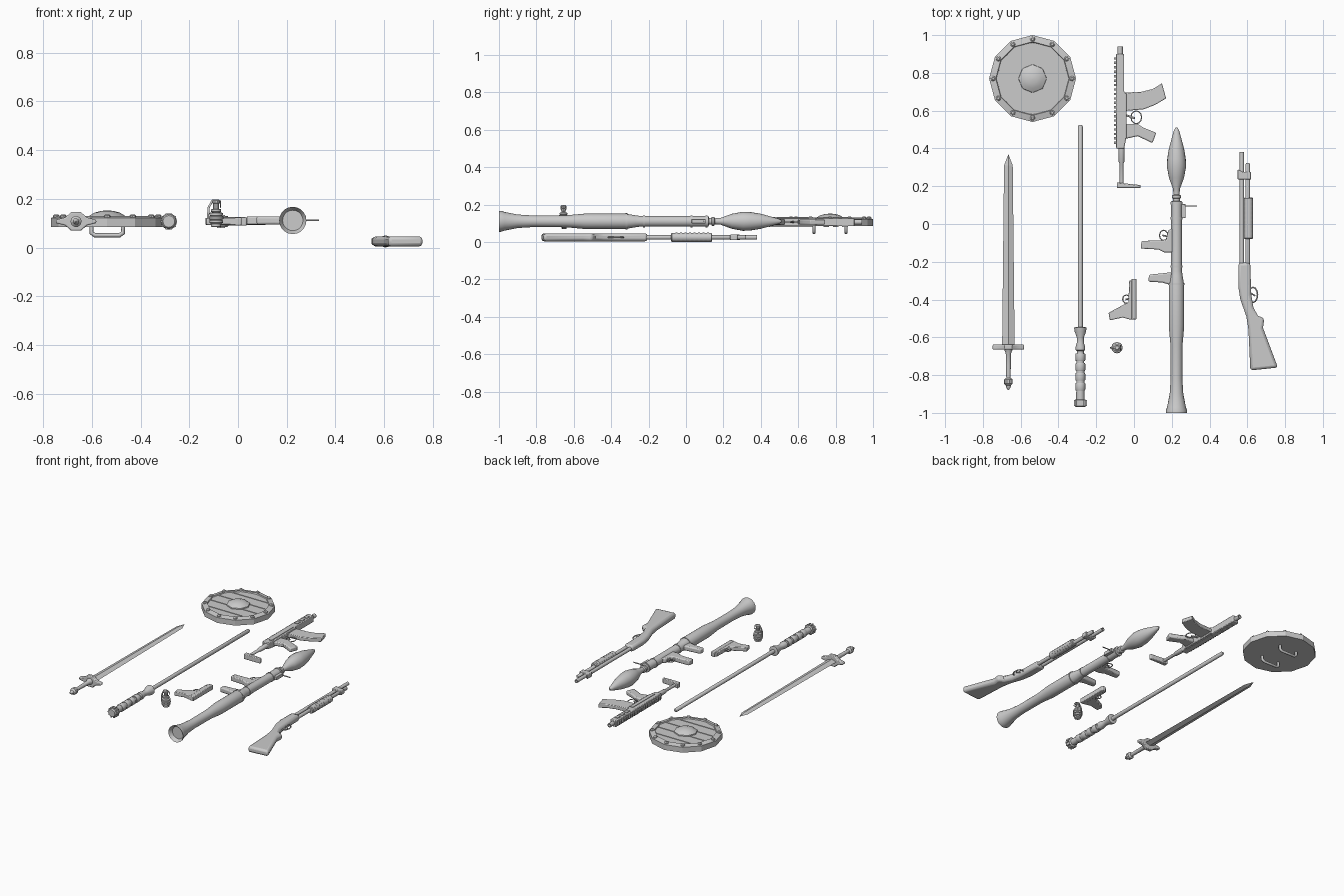
import bpy, bmesh, math
from mathutils import Matrix, Vector

if "Cube" in bpy.data.objects:
    bpy.data.objects.remove(bpy.data.objects["Cube"])

grey = bpy.data.materials.new("plain grey")
grey.use_nodes = True
grey.diffuse_color = (0.6, 0.6, 0.6, 1)
grey.node_tree.nodes["Principled BSDF"].inputs["Base Color"].default_value = (0.6, 0.6, 0.6, 1)
Z = 0.107      # height of most items
LOW = 0.025    # height of the shotgun


def finish(name, bm, bevel=0, angle=35):
    bmesh.ops.recalc_face_normals(bm, faces=bm.faces)
    mesh = bpy.data.meshes.new(name)
    bm.to_mesh(mesh)
    bm.free()
    mesh.materials.append(grey)
    obj = bpy.data.objects.new(name, mesh)
    bpy.context.collection.objects.link(obj)
    if bevel:
        mod = obj.modifiers.new("soft edges", "BEVEL")
        mod.width, mod.segments, mod.angle_limit = bevel, 2, math.radians(50)
    bpy.ops.object.select_all(action="DESELECT")
    obj.select_set(True)
    bpy.context.view_layer.objects.active = obj
    bpy.ops.object.shade_smooth_by_angle(angle=math.radians(angle))
    return obj


def lathe(name, profile, x, z=Z, y=0, segs=16, axis="Y", turn=0, angle=35):
    """Turn (radius, distance) points around an axis, with closed ends."""
    bm = bmesh.new()
    rings = []
    for r, d in profile:
        ring = []
        for i in range(segs):
            a = math.tau * i / segs + turn
            u, v = r * math.cos(a), r * math.sin(a)
            ring.append(bm.verts.new((x + u, y + d, z + v) if axis == "Y" else (x + u, y + v, z + d)))
        rings.append(ring)
    for a, b in zip(rings, rings[1:]):
        for i in range(segs):
            j = (i + 1) % segs
            bm.faces.new((a[i], a[j], b[j], b[i]))
    bm.faces.new(rings[0])
    bm.faces.new(rings[-1])
    return finish(name, bm, angle=angle)


def plate(name, outline, thick, z=Z, bevel=0.004):
    """Flat outline in plan, extruded evenly about height z."""
    bm = bmesh.new()
    face = bm.faces.new([bm.verts.new((x, y, z - thick / 2)) for x, y in outline])
    out = bmesh.ops.extrude_face_region(bm, geom=[face])
    bmesh.ops.translate(bm, vec=(0, 0, thick), verts=[v for v in out["geom"] if isinstance(v, bmesh.types.BMVert)])
    return finish(name, bm, bevel)


def box(name, centre, size, bevel=0.0):
    bm = bmesh.new()
    bmesh.ops.create_cube(bm, size=1, matrix=Matrix.Translation(centre) @ Matrix.Diagonal((*size, 1)))
    return finish(name, bm, bevel)


def wire(name, points, radius, cyclic=False):
    """Round bar along a path."""
    curve = bpy.data.curves.new(name, "CURVE")
    curve.dimensions = "3D"
    curve.bevel_depth, curve.bevel_resolution, curve.use_fill_caps = radius, 1, True
    line = curve.splines.new("POLY")
    line.points.add(len(points) - 1)
    for p, co in zip(line.points, points):
        p.co = (*co, 1)
    line.use_cyclic_u = cyclic
    curve.materials.append(grey)
    obj = bpy.data.objects.new(name, curve)
    bpy.context.collection.objects.link(obj)


def loop(name, x, y, rx, ry, z=Z, radius=0.003):
    wire(name, [(x + rx * math.cos(math.tau * i / 12), y + ry * math.sin(math.tau * i / 12), z)
                for i in range(12)], radius, True)


# Round shield: rim, planks, boss, rivets and two hand grips
sx, sy = -0.537, 0.77
lathe("shield_rim", [(0.19, 0.085), (0.23, 0.085), (0.23, 0.122), (0.195, 0.13), (0.19, 0.118)],
      sx, 0, sy, 12, "Z", angle=20)
edges = [-0.19, -0.125, -0.042, 0.042, 0.125, 0.19]
for n, (lo, hi) in enumerate(zip(edges, edges[1:])):
    lo, hi = lo + 0.003, hi - 0.003
    ys = [lo + (hi - lo) * k / 4 for k in range(5)]
    half = [math.sqrt(0.194 ** 2 - y * y) for y in ys]
    plate(f"shield_plank_{n}", [(sx + h, sy + y) for h, y in zip(half, ys)]
          + [(sx - h, sy + y) for h, y in reversed(list(zip(half, ys)))], 0.03, 0.108, 0)
lathe("shield_boss", [(0.076, 0.12), (0.074, 0.13), (0.052, 0.143), (0.027, 0.15), (0.004, 0.152)],
      sx, 0, sy, 8, "Z", angle=40)
for i in range(12):
    a = math.tau * i / 12
    lathe(f"shield_rivet_{i}", [(0.014, 0.12), (0.013, 0.131), (0.007, 0.136)],
          sx + 0.209 * math.cos(a), 0, sy + 0.209 * math.sin(a), 8, "Z")
for side in (-1, 1):
    gy = sy + side * 0.086
    wire("shield_grip", [(sx - 0.065, gy, 0.09), (sx - 0.065, gy, 0.06), (sx - 0.05, gy, 0.05),
                         (sx + 0.05, gy, 0.05), (sx + 0.065, gy, 0.06), (sx + 0.065, gy, 0.09)], 0.009)

# Sword: ridged blade, diamond guard, grip and pommel
wx = -0.665
bm = bmesh.new()
ends = [[bm.verts.new((wx + u * w, y, Z + v * t)) for u, v in ((1, 0), (0, 1), (-1, 0), (0, -1))]
        for y, w, t in ((-0.64, 0.033, 0.012), (0.31, 0.023, 0.009))]
tip = bm.verts.new((wx, 0.37, Z))
for i in range(4):
    j = (i + 1) % 4
    bm.faces.new((ends[0][i], ends[0][j], ends[1][j], ends[1][i]))
    bm.faces.new((ends[1][i], ends[1][j], tip))
bm.faces.new(ends[0])
finish("sword_blade", bm, angle=5)
bm = bmesh.new()
guard = [(0.083, 0.007), (0.045, 0.016), (0.02, 0.038), (-0.02, 0.038), (-0.045, 0.016), (-0.083, 0.007)]
guard += [(u, -v) for u, v in reversed(guard)]
front = bm.faces.new([bm.verts.new((wx + u, -0.665, Z + v)) for u, v in guard])
out = bmesh.ops.extrude_face_region(bm, geom=[front])
bmesh.ops.translate(bm, vec=(0, 0.027, 0), verts=[v for v in out["geom"] if isinstance(v, bmesh.types.BMVert)])
finish("sword_guard", bm, 0.005)
lathe("sword_grip", [(0.022, -0.665), (0.014, -0.685), (0.013, -0.75), (0.011, -0.82)], wx, segs=12)
lathe("sword_pommel", [(0.012, -0.815), (0.023, -0.823), (0.023, -0.845), (0.013, -0.855), (0.012, -0.865),
                       (0.002, -0.88)], wx, segs=10)

# Energy sword: round blade and turned hilt
ex = -0.284
lathe("energy_blade", [(0.013, -0.56), (0.013, 0.515), (0.008, 0.525)], ex, segs=12)
lathe("energy_hilt", [(0.02, -0.545), (0.033, -0.548), (0.03, -0.57), (0.019, -0.6), (0.019, -0.63), (0.025, -0.65),
                      (0.025, -0.668), (0.018, -0.672), (0.021, -0.78), (0.022, -0.93), (0.022, -0.96)], ex)
for n in range(4):
    y = -0.685 - n * 0.052
    lathe(f"hilt_ring_{n}", [(0.024, y), (0.026, y - 0.004), (0.026, y - 0.036), (0.024, y - 0.04)], ex)
lathe("hilt_cap", [(0.024, -0.928), (0.03, -0.932), (0.03, -0.963), (0.024, -0.97)], ex)
for i in range(10):
    a = math.tau * i / 10
    box(f"hilt_rib_{i}", (ex + 0.03 * math.cos(a), -0.948, Z + 0.03 * math.sin(a)), (0.009, 0.032, 0.009))

# Rocket launcher: turned tube, warhead, grips and sight
lx, lz = 0.225, 0.111
lathe("launcher_tube", [(0.042, -0.975), (0.056, -1.0), (0.056, -0.988), (0.05, -0.97), (0.036, -0.9), (0.031, -0.82),
                        (0.032, -0.64), (0.041, -0.54), (0.041, -0.325), (0.032, -0.27), (0.029, -0.25),
                        (0.029, 0.12), (0.02, 0.122)], lx, lz, segs=20)
lathe("warhead", [(0.018, 0.1), (0.018, 0.135), (0.024, 0.138), (0.024, 0.15), (0.016, 0.155), (0.018, 0.185),
                  (0.04, 0.245), (0.051, 0.305), (0.049, 0.345), (0.04, 0.4), (0.014, 0.495), (0.006, 0.51)],
      lx, lz, segs=20)
for y in (-0.318, -0.225, 0.03, 0.11):
    r = 0.043 if y < -0.3 else 0.032
    lathe("tube_band", [(r, y - 0.006), (r, y + 0.006)], lx, lz, segs=20)
plate("rear_grip", [(0.2, -0.255), (0.16, -0.26), (0.08, -0.268), (0.075, -0.305), (0.15, -0.31), (0.2, -0.325)],
      0.034, lz, 0.008)
plate("trigger_housing", [(0.21, -0.02), (0.18, -0.035), (0.17, -0.085), (0.04, -0.09), (0.035, -0.13),
                          (0.13, -0.135), (0.16, -0.15), (0.21, -0.15)], 0.034, lz, 0.006)
loop("launcher_trigger_guard", 0.157, -0.06, 0.022, 0.027, lz)
wire("launcher_trigger", [(0.175, -0.065, lz), (0.15, -0.06, lz)], 0.004)
box("sight_base", (0.262, 0.068, lz), (0.022, 0.075, 0.024), 0.003)
wire("sight_pin", [(0.26, 0.095, lz), (0.333, 0.095, lz)], 0.0035)

# Submachine gun: body, rail, magazine, grip and folding stock
gx = -0.073
plate("gun_body", [(-0.096, 0.9), (-0.052, 0.9), (-0.052, 0.7), (-0.04, 0.69), (-0.04, 0.46), (-0.052, 0.4),
                   (-0.094, 0.4)], 0.045)
lathe("gun_barrel", [(0.014, 0.88), (0.014, 0.94), (0.009, 0.94), (0.008, 0.92)], gx, segs=12)
for i in range(20):
    box(f"rail_tooth_{i}", (-0.1, 0.43 + i * 0.0235, Z), (0.014, 0.012, 0.024))
for side in (-1, 1):
    for y in (0.75, 0.8, 0.85):
        box("gun_vent", (gx, y, Z + side * 0.023), (0.026, 0.03, 0.007))
    box("gun_side_rail", (-0.062, 0.56, Z + side * 0.023), (0.018, 0.24, 0.006))
plate("gun_magazine", [(-0.055, 0.695), (0.04, 0.7), (0.1, 0.715), (0.148, 0.745), (0.17, 0.665), (0.11, 0.63),
                       (0.05, 0.607), (-0.055, 0.598)], 0.026)
plate("gun_grip", [(-0.05, 0.53), (0.018, 0.53), (0.05, 0.51), (0.118, 0.483), (0.098, 0.428), (0.02, 0.465),
                   (-0.05, 0.45)], 0.03, bevel=0.007)
loop("gun_trigger_guard", 0.012, 0.565, 0.028, 0.034)
wire("gun_trigger", [(-0.04, 0.575, Z), (0.005, 0.56, Z)], 0.005)
lathe("stock_rod", [(0.017, 0.41), (0.015, 0.33), (0.01, 0.32), (0.01, 0.2)], -0.066, segs=12)
plate("stock_butt", [(-0.09, 0.22), (-0.05, 0.215), (0.035, 0.206), (0.035, 0.19), (-0.09, 0.19)], 0.035)

# Shotgun: barrel, tube, pump, receiver and stock
lathe("shotgun_barrel", [(0.012, -0.22), (0.012, 0.38), (0.008, 0.38), (0.007, 0.36)], 0.571, LOW, segs=12)
lathe("shotgun_tube", [(0.012, -0.22), (0.012, 0.315), (0.008, 0.322)], 0.602, LOW, segs=12)
plate("barrel_clamp", [(0.549, 0.235), (0.549, 0.29), (0.575, 0.275), (0.62, 0.275), (0.62, 0.235)], 0.03, LOW)
lathe("shotgun_pump", [(0.02, -0.08), (0.024, -0.075), (0.024, 0.135), (0.02, 0.14)], 0.606, LOW, segs=12)
for i in range(8):
    y = -0.055 + i * 0.024
    lathe(f"pump_ridge_{i}", [(0.025, y), (0.025, y + 0.01)], 0.606, LOW, segs=12)
plate("shotgun_stock", [(0.553, -0.205), (0.616, -0.205), (0.62, -0.37), (0.632, -0.44), (0.655, -0.485),
                        (0.69, -0.5), (0.683, -0.55), (0.762, -0.76), (0.616, -0.775), (0.606, -0.56),
                        (0.595, -0.49), (0.563, -0.4), (0.552, -0.33)], 0.042, LOW, 0.014)
loop("shotgun_trigger_guard", 0.63, -0.375, 0.024, 0.04, LOW, 0.004)
wire("shotgun_trigger", [(0.615, -0.365, LOW), (0.642, -0.38, LOW)], 0.004)

# Pistol: slide, frame with grip, and trigger guard
plate("pistol_slide", [(-0.014, -0.29), (0.014, -0.29), (0.014, -0.505), (-0.014, -0.505)], 0.032)
plate("pistol_frame", [(0.0, -0.295), (-0.025, -0.3), (-0.03, -0.415), (-0.06, -0.43), (-0.135, -0.47),
                       (-0.128, -0.51), (-0.06, -0.495), (-0.025, -0.505), (0.0, -0.505)], 0.028)
loop("pistol_trigger_guard", -0.04, -0.398, 0.02, 0.022)
wire("pistol_trigger", [(-0.025, -0.395, Z), (-0.045, -0.4, Z)], 0.004)

# Hand grenade: segmented body, neck, lever and pull ring
nx, ny = -0.09, -0.655
body = []
for n, r in enumerate((0.021, 0.028, 0.03, 0.028, 0.021)):
    z = 0.084 + n * 0.015
    body += [(r - 0.005, z), (r, z + 0.003), (r, z + 0.012), (r - 0.005, z + 0.015)]
lathe("grenade_body", body, nx, 0, ny, 12, "Z")
lathe("grenade_neck", [(0.012, 0.155), (0.012, 0.18), (0.016, 0.182), (0.016, 0.192), (0.01, 0.197)],
      nx, 0, ny, 10, "Z")
wire("grenade_lever", [(nx + 0.012, ny, 0.193), (nx - 0.015, ny, 0.193), (nx - 0.03, ny, 0.165),
                       (nx - 0.034, ny, 0.12)], 0.005)
wire("grenade_ring", [(nx + 0.018, ny + 0.014 * math.cos(math.tau * i / 10), 0.178 + 0.014 * math.sin(math.tau * i / 10))
                      for i in range(10)], 0.002, True)
